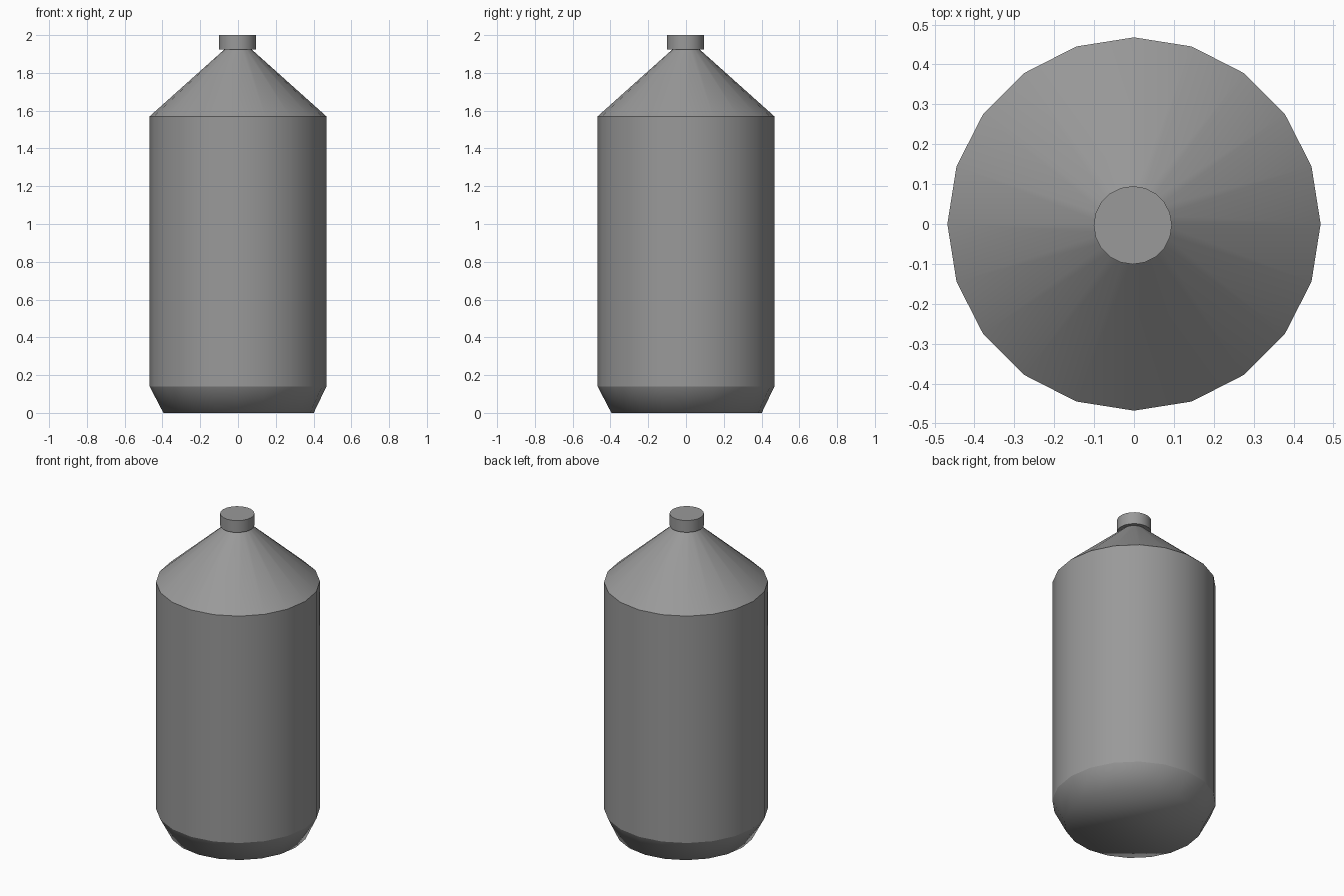
import bpy, bmesh, math

if "Cube" in bpy.data.objects:
    bpy.data.objects.remove(bpy.data.objects["Cube"])

grey = bpy.data.materials.new("dark_grey")
grey.diffuse_color = (0.32, 0.32, 0.32, 1)
grey.use_nodes = True
grey.node_tree.nodes["Principled BSDF"].inputs["Base Color"].default_value = grey.diffuse_color


def lathe(name, profile, sharp, sides=20):
    """Revolve (radius, z, offset) points into a capped smooth solid.
    sharp lists the profile rings that keep a hard edge."""
    bm = bmesh.new()
    rings = []
    for r, z, off in profile:
        rings.append([bm.verts.new((off + r * math.cos(2 * math.pi * i / sides),
                                    off + r * math.sin(2 * math.pi * i / sides), z))
                      for i in range(sides)])
    for a, b in zip(rings, rings[1:]):
        for i in range(sides):
            j = (i + 1) % sides
            bm.faces.new((a[i], a[j], b[j], b[i]))
    bm.faces.new(rings[0][::-1])
    bm.faces.new(rings[-1])
    for f in bm.faces:
        f.smooth = True
    for k in sharp:
        for i in range(sides):
            bm.edges.get((rings[k][i], rings[k][(i + 1) % sides])).smooth = False
    mesh = bpy.data.meshes.new(name)
    bm.to_mesh(mesh)
    bm.free()
    mesh.materials.append(grey)
    ob = bpy.data.objects.new(name, mesh)
    bpy.context.collection.objects.link(ob)
    return ob


# Bottle body: foot blended into the base, straight wall, conical shoulder
lathe("bottle_body", [(0.398, 0, 0.003), (0.468, 0.14, 0), (0.468, 1.57, 0),
                      (0.07, 1.926, 0)], sharp=(1, 2, 3))

# Screw cap, sitting very slightly off centre
lathe("cap", [(0.098, 1.925, -0.003), (0.098, 2.0, -0.003)], sharp=(0, 1))
